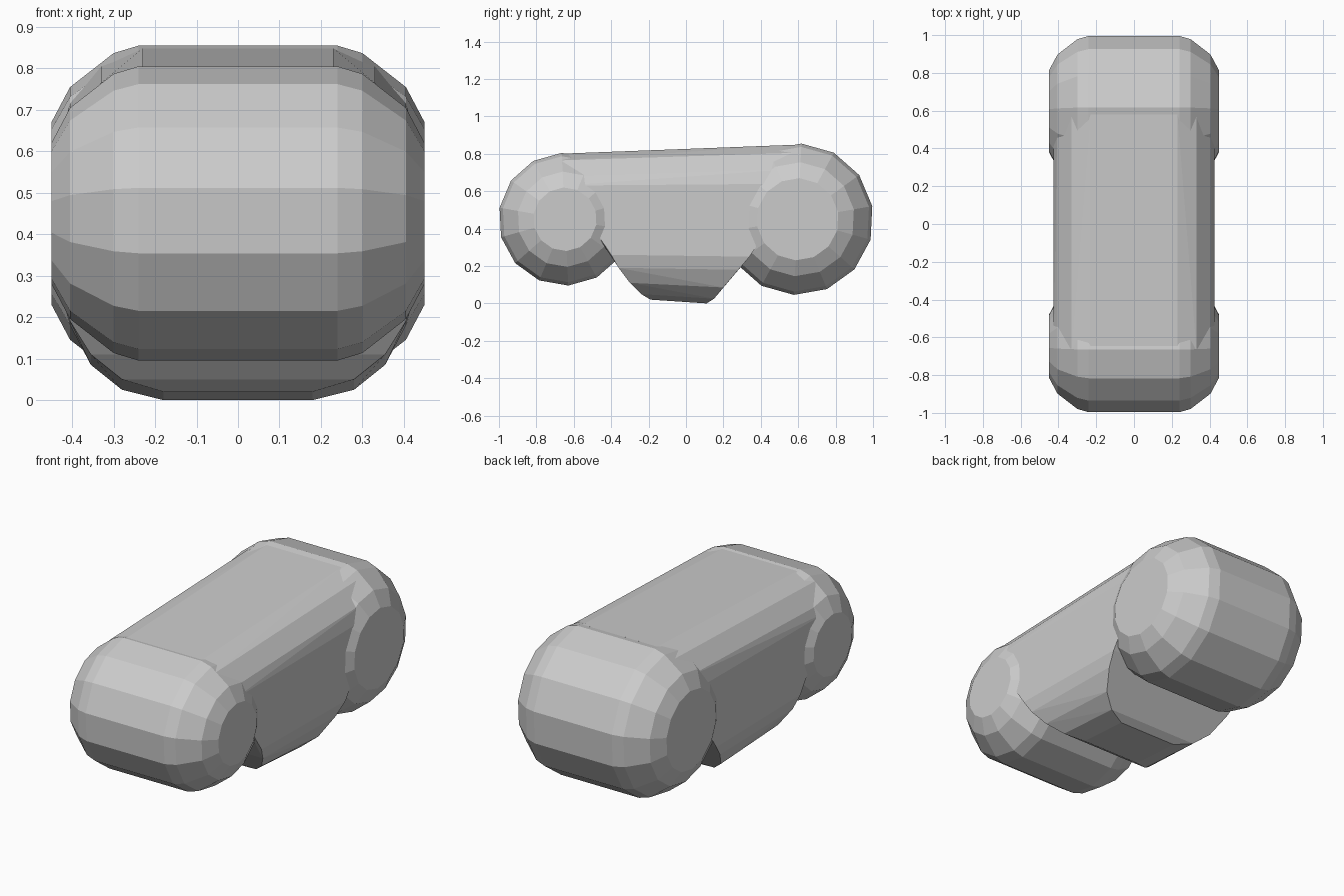
import bpy, bmesh
from math import cos, sin, tau, radians

if "Cube" in bpy.data.objects:
    bpy.data.objects.remove(bpy.data.objects["Cube"])


def hull(name, points):
    """Flat-shaded convex solid around mirrored (x, y, z) points."""
    bm = bmesh.new()
    for x, y, z in points:
        for s in (-1, 1):
            bm.verts.new((s * x, y, z))
    res = bmesh.ops.convex_hull(bm, input=bm.verts[:])
    junk = [v for v in bm.verts if not v.link_faces]
    bmesh.ops.delete(bm, geom=junk, context='VERTS')
    bmesh.ops.dissolve_limit(bm, angle_limit=radians(1),
                             verts=bm.verts[:], edges=bm.edges[:])
    bmesh.ops.recalc_face_normals(bm, faces=bm.faces[:])
    me = bpy.data.meshes.new(name)
    bm.to_mesh(me)
    bm.free()
    ob = bpy.data.objects.new(name, me)
    bpy.context.collection.objects.link(ob)
    return ob


def barrel(name, cy, cz, r, start, n=14):
    """Rounded drum lying across x: (half width, radius inset) rings."""
    rings = [(0.24, 0.0), (0.30, 0.018), (0.405, 0.10), (0.45, 0.185)]
    pts = []
    for x, inset in rings:
        for i in range(n):
            a = start + tau * i / n
            pts.append((x, cy + (r - inset) * cos(a), cz + (r - inset) * sin(a)))
    return hull(name, pts)


# Rounded drums at both ends
barrel("front_drum", -0.647, 0.45, 0.355, radians(-10))
barrel("rear_drum", 0.597, 0.45, 0.405, radians(10))

# Middle body: (half width, front y, front z, rear y, rear z), belly to top
levels = [
    (0.18, -0.19, 0.02, 0.11, 0.00),
    (0.28, -0.24, 0.05, 0.15, 0.025),
    (0.355, -0.30, 0.11, 0.20, 0.085),
    (0.405, -0.36, 0.19, 0.28, 0.18),
    (0.425, -0.40, 0.26, 0.34, 0.25),
    (0.425, -0.65, 0.63, 0.60, 0.64),
    (0.405, -0.65, 0.68, 0.60, 0.72),
    (0.33, -0.66, 0.765, 0.58, 0.805),
    (0.23, -0.68, 0.80, 0.58, 0.848),
]
body = []
for x, fy, fz, ry, rz in levels:
    body += [(x, fy, fz), (x, ry, rz)]
hull("middle_body", body)
